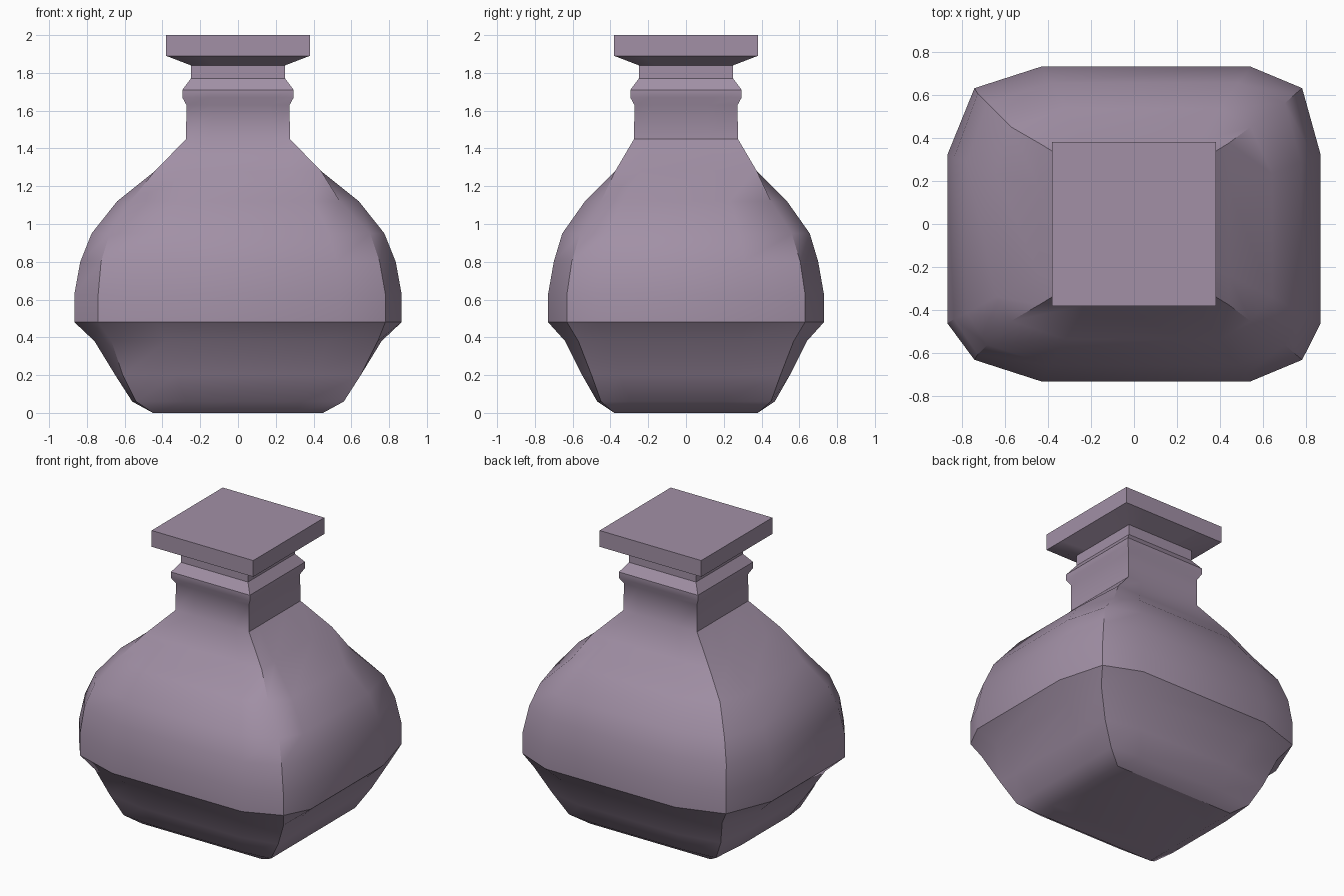
import bpy, bmesh, math

if "Cube" in bpy.data.objects:
    bpy.data.objects.remove(bpy.data.objects["Cube"])

# Body levels: z, face reach x, face reach y, left corner x, right corner x, corner y
BODY = [
    (0.00, 0.45, 0.38, 0.45, 0.45, 0.38),
    (0.06, 0.56, 0.47, 0.54, 0.56, 0.45),
    (0.20, 0.65, 0.55, 0.61, 0.65, 0.50),
    (0.38, 0.76, 0.64, 0.67, 0.74, 0.57),
    (0.48, 0.866, 0.73, 0.74, 0.78, 0.63),
    (0.63, 0.866, 0.73, 0.74, 0.78, 0.63),
    (0.80, 0.835, 0.70, 0.725, 0.75, 0.605),
    (0.95, 0.775, 0.655, 0.68, 0.70, 0.56),
    (1.12, 0.64, 0.535, 0.57, 0.54, 0.45),
    (1.28, 0.44, 0.375, 0.44, 0.44, 0.375),
    (1.45, 0.275, 0.275, 0.275, 0.275, 0.275),
]

# Square neck and lip levels: z, half width
NECK = [(1.63, 0.273), (1.67, 0.295), (1.71, 0.295), (1.77, 0.25),
        (1.84, 0.25), (1.89, 0.38), (2.00, 0.38)]


def ring(bm, z, fx, fy, left, right, cy):
    """Four corners plus two bulge points on every face."""
    kx, ky = fx / 0.866, fy / 0.73
    x0, x1 = -0.43 * kx, 0.54 * kx
    y0, y1 = -0.46 * ky, 0.32 * ky
    # keep bulge points inside the corners where the ring is a plain rectangle
    y0 = max(y0, -cy * 0.9)
    pts = [(-left, -cy), (x0, -fy), (x1, -fy), (right, -cy),
           (fx, y0), (fx, y1), (right, cy), (x1, fy),
           (x0, fy), (-left, cy), (-fx, y1), (-fx, y0)]
    return [bm.verts.new((x, y, z)) for x, y in pts]


bm = bmesh.new()
levels = BODY + [(z, w, w, w, w, w) for z, w in NECK]
rings = [ring(bm, *lv) for lv in levels]

# Walls
for a, b in zip(rings, rings[1:]):
    n = len(a)
    for i in range(n):
        j = (i + 1) % n
        bm.faces.new((a[i], a[j], b[j], b[i]))

# Bottom and closed lid
bm.faces.new(rings[0][::-1])
bm.faces.new(rings[-1])
bmesh.ops.recalc_face_normals(bm, faces=bm.faces[:])

mesh = bpy.data.meshes.new("square_vase")
bm.to_mesh(mesh)
bm.free()
mat = bpy.data.materials.new("mauve_glaze")
mat.diffuse_color = (0.36, 0.28, 0.38, 1)
mat.use_nodes = True
mat.node_tree.nodes["Principled BSDF"].inputs["Base Color"].default_value = mat.diffuse_color
mesh.materials.append(mat)
vase = bpy.data.objects.new("square_vase", mesh)
bpy.context.collection.objects.link(vase)

# Smooth faces, sharp corners
bpy.context.view_layer.objects.active = vase
vase.select_set(True)
bpy.ops.object.shade_smooth_by_angle(angle=math.radians(32))
